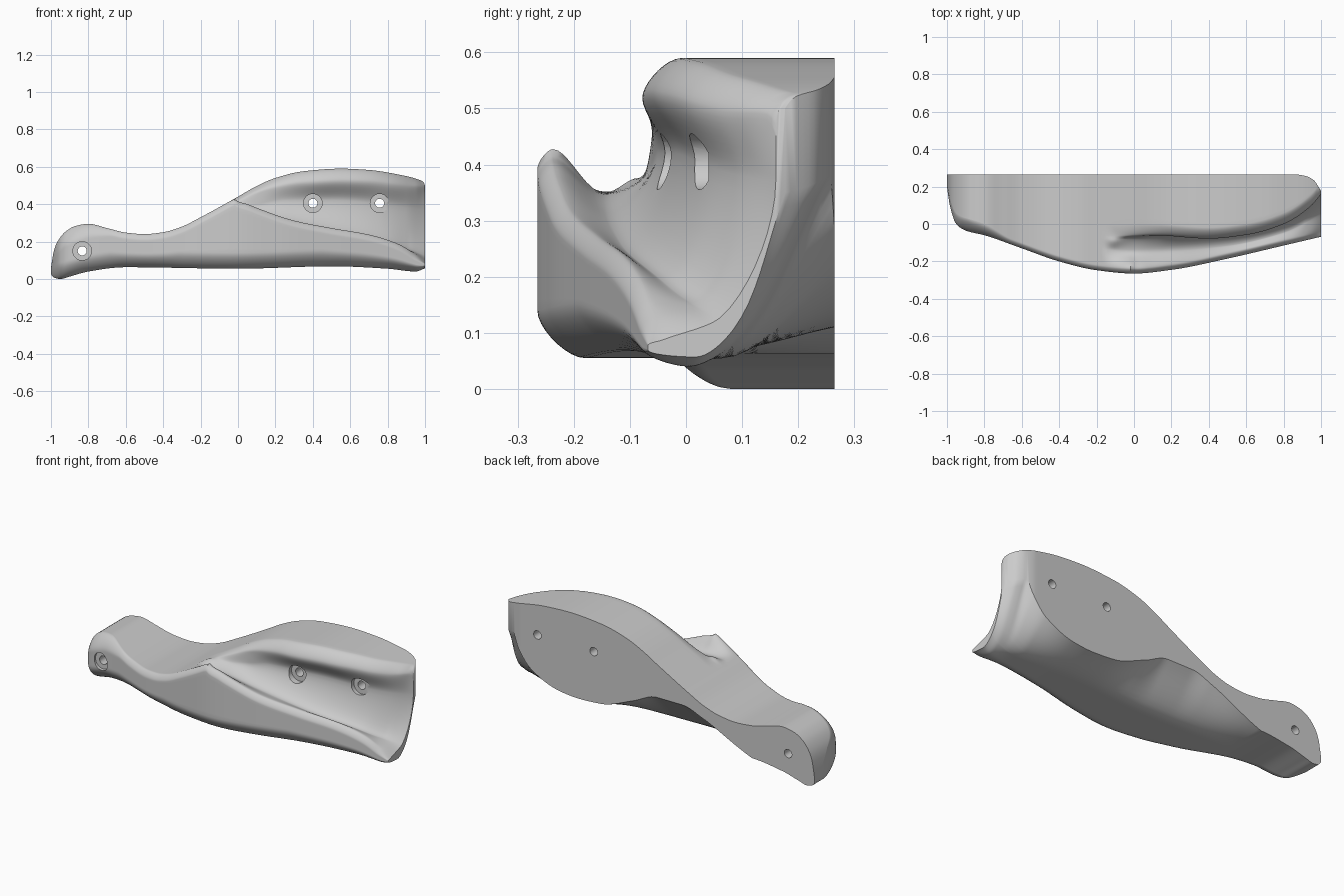
import bpy, math

if "Cube" in bpy.data.objects:
    bpy.data.objects.remove(bpy.data.objects["Cube"])


def curve(*pts):
    """Overshoot-free smooth curve through (t, value) points."""
    n = len(pts)
    h = [pts[i + 1][0] - pts[i][0] for i in range(n - 1)]
    d = [(pts[i + 1][1] - pts[i][1]) / h[i] for i in range(n - 1)]
    m = [d[0]] + [0.0] * (n - 2) + [d[-1]]
    for i in range(1, n - 1):
        if d[i - 1] * d[i] > 0:
            a, b = 2 * h[i] + h[i - 1], h[i] + 2 * h[i - 1]
            m[i] = (a + b) / (a / d[i - 1] + b / d[i])

    def f(t):
        t = max(pts[0][0], min(pts[-1][0], t))
        i = 0
        while i < n - 2 and t > pts[i + 1][0]:
            i += 1
        s = (t - pts[i][0]) / h[i]
        return ((1 + 2 * s) * (1 - s) ** 2 * pts[i][1] + s * (1 - s) ** 2 * h[i] * m[i]
                + s * s * (3 - 2 * s) * pts[i + 1][1] + s * s * (s - 1) * h[i] * m[i + 1])
    return f


# Outline heights along x: top, bottom, bottom edge of the flat back
z_top = curve((-1, .06), (-.985, .15), (-.965, .2), (-.92, .255), (-.87, .283), (-.8, .295),
              (-.7, .272), (-.6, .248), (-.5, .24), (-.4, .25), (-.3, .28), (-.2, .33),
              (0, .44), (.1, .497), (.2, .54), (.35, .576), (.55, .59), (.7, .583),
              (.85, .56), (.97, .53), (.99, .52), (1, .50))
z_bot = curve((-1, .025), (-.985, .008), (-.95, 0), (-.9, .013), (-.8, .04), (-.6, .063),
              (0, .055), (.5, .068), (.8, .055), (.95, .04), (1, .057))
z_back = curve((-.75, 0), (-.6, .065), (-.54, .09), (-.29, .208), (-.16, .25), (0, .25),
               (.15, .19), (.355, .118), (.5, .11), (.61, .12), (.8, .2), (.88, .3), (.92, .38), (1, .35))
# Plan view: front face and back face
y_front = curve((-1, .2), (-.985, .1), (-.95, 0), (-.9, -.035), (-.8, -.06), (-.6, -.13),
                (-.4, -.2), (-.2, -.247), (0, -.265), (.2, -.245), (.5, -.185), (.8, -.115), (1, -.068))
y_back = curve((-1, .265), (.86, .265), (.92, .256), (.96, .235), (1, .177))
# Rounding of the front top edge, larger at the left end
edge = curve((-1, .04), (-.95, .07), (-.88, .085), (-.8, .075), (-.65, .035), (1, .035))
# Finger channel: upper lip, wall, floor and front lip
y_lip = curve((-.2, -.06), (.1, -.06), (.4, -.078), (.6, -.058), (.8, 0), (.95, .1), (1, .16))
lip_drop = curve((-.15, 0), (0, .02), (.2, .05), (.5, .065), (.9, .055), (1, .03))
y_wall = curve((-.2, -.085), (0, -.077), (.1, -.063), (.2, -.053), (.4, -.032), (.6, -.005), (.76, .03), (.9, .09), (1, .16))
z_wall = curve((-.15, .375), (0, .378), (.1, .395), (.25, .42), (.5, .42), (1, .37))
y_floor = curve((-.2, -.14), (0, -.145), (.2, -.14), (.5, -.115), (.8, -.045), (.9, 0), (1, .062))
z_floor = curve((-.15, .352), (0, .348), (.2, .315), (.5, .258), (.8, .195), (.9, .16), (1, .128))
z_lip = curve((-.05, .46), (0, .415), (.05, .4), (.1, .38), (.3, .312), (.5, .272), (.7, .237),
              (.85, .19), (.95, .13), (1, .088))
z_mid = curve((-1, 0), (.8, 0), (1, .05))
y_mid = curve((-1, .03), (.8, .06), (1, .085))

STEPS = 9


def section(x):
    """Closed cross-section at x, from the back top edge round the front to the back bottom edge."""
    zt, zb, yf, yb = z_top(x), z_bot(x), y_front(x), y_back(x)
    t = max(0, min(1, (x + .25) / .25))
    t = t * t * (3 - 2 * t)

    def across(frac, y):
        return (yb + (yf - yb) * frac) * (1 - t) + y * t

    channel = x > -.2
    zl = min(z_lip(x), zt) if channel else zt
    zf = min(z_floor(x), zt) if channel else zt
    zw = min(z_wall(x), zt) if channel else zt
    tall = zl - zb
    depth = yb - yf
    mid = max(y_mid(x), yf + .6 * min(depth, .25))
    p = [(yb, zt),
         (across(.51, min(y_lip(x) + .06, yb - .008)), zt),
         (across(.63, y_lip(x)), zt - lip_drop(x)),
         (across(.68, y_wall(x)), zw),
         (across(.77, y_floor(x)), zf),
         (yf + min(edge(x) * .8, .25 * depth), zl),
         (yf, zl - min(edge(x), .35 * tall)),
         (yf, zb + min(.085, .4 * tall)),
         (yf + min(.085, .35 * depth), zb),
         (mid, zb + z_mid(x)),
         (yb, max(z_back(x), zb))]
    u = [0]
    for a, b in zip(p, p[1:]):
        u.append(u[-1] + math.dist(a, b) + .002)
    cy = curve(*[(k, q[0]) for k, q in zip(u, p)])
    cz = curve(*[(k, q[1]) for k, q in zip(u, p)])
    pts = []
    for a, b in zip(u, u[1:]):
        pts += [(x, cy(a + (b - a) * k / STEPS), cz(a + (b - a) * k / STEPS)) for k in range(STEPS)]
    return pts + [(x, *p[-1])]


# Body lofted along x, with stations packed towards both ends
N = 150
rings = [section(-math.cos(math.pi * i / N) * .55 + (2 * i / N - 1) * .45) for i in range(N + 1)]
n = len(rings[0])
verts = [v for r in rings for v in r]
faces = [(i * n + j, i * n + (j + 1) % n, (i + 1) * n + (j + 1) % n, (i + 1) * n + j)
         for i in range(N) for j in range(n)]
faces += [tuple(range(n))[::-1], tuple(N * n + j for j in range(n))]
mesh = bpy.data.meshes.new("grip_body")
mesh.from_pydata(verts, [], faces)
body = bpy.data.objects.new("grip_body", mesh)
bpy.context.collection.objects.link(body)
bpy.context.view_layer.objects.active = body
body.select_set(True)
bpy.ops.object.mode_set(mode='EDIT')
bpy.ops.mesh.select_all(action='SELECT')
bpy.ops.mesh.normals_make_consistent(inside=False)
bpy.ops.object.mode_set(mode='OBJECT')


def cutter(name, x, z, radius, y0, y1):
    bpy.ops.mesh.primitive_cylinder_add(vertices=32, radius=radius, depth=y1 - y0,
                                        location=(x, (y0 + y1) / 2, z), rotation=(math.pi / 2, 0, 0))
    tool = bpy.context.object
    tool.name = name
    tool.hide_render = True
    tool.hide_set(True)
    mod = body.modifiers.new(name, 'BOOLEAN')
    mod.operation, mod.object, mod.solver = 'DIFFERENCE', tool, 'EXACT'
    return tool


# Screw holes with counterbored seats
tools = []
for x, z, seat in [(-.833, .15, -.03), (.4, .405, -.015), (.757, .405, .04)]:
    tools.append(cutter("screw_seat_cutter", x, z, .05, -.5, seat))
    tools.append(cutter("screw_hole_cutter", x, z, .024, -.51, .4))
bpy.ops.object.select_all(action='DESELECT')
bpy.context.view_layer.objects.active = body
body.select_set(True)
for mod in list(body.modifiers):
    bpy.ops.object.modifier_apply(modifier=mod.name)
for tool in tools:
    bpy.data.objects.remove(tool)
bpy.ops.object.shade_smooth_by_angle(angle=math.radians(40))
